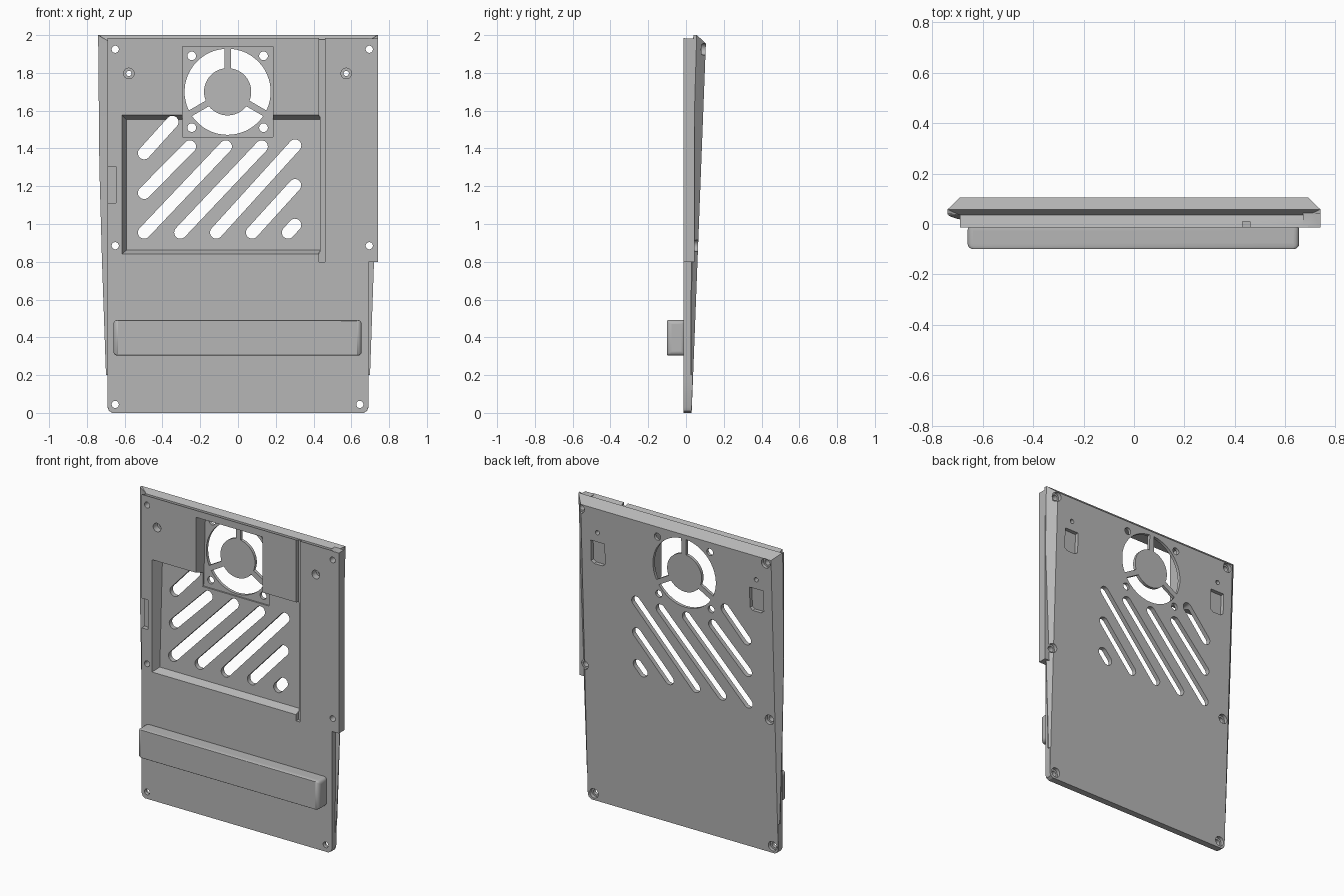
import bpy, bmesh
from math import sin, cos, asin, pi, radians, atan2

if "Cube" in bpy.data.objects:
    bpy.data.objects.remove(bpy.data.objects["Cube"], do_unlink=True)

grey = bpy.data.materials.new("plain_grey")
grey.use_nodes = True
colour = (0.47, 0.47, 0.47, 1)
grey.diffuse_color = colour
grey.node_tree.nodes["Principled BSDF"].inputs["Base Color"].default_value = colour

FRONT = -0.013


def back(z):
    """Depth of the sloping rear face at height z."""
    return 0.03 + 0.0385 * z


def loft(name, rings):
    """Closed solid through rings with equal point counts."""
    bm = bmesh.new()
    rows = [[bm.verts.new(p) for p in ring] for ring in rings]
    n = len(rows[0])
    for a, b in zip(rows, rows[1:]):
        for i in range(n):
            j = (i + 1) % n
            bm.faces.new((a[i], a[j], b[j], b[i]))
    caps = [bm.faces.new(rows[0]), bm.faces.new(rows[-1])]
    bmesh.ops.triangulate(bm, faces=caps)
    bmesh.ops.recalc_face_normals(bm, faces=bm.faces)
    mesh = bpy.data.meshes.new(name)
    bm.to_mesh(mesh)
    bm.free()
    obj = bpy.data.objects.new(name, mesh)
    bpy.context.scene.collection.objects.link(obj)
    mesh.materials.append(grey)
    return obj


def prism(name, outline, y0, y1, far=None):
    """Solid from an x-z outline; a depth may be a function of z."""
    def ring(points, y):
        return [(x, y(z) if callable(y) else y, z) for x, z in points]
    return loft(name, [ring(outline, y0), ring(far or outline, y1)])


def box(x0, x1, z0, z1):
    return [(x0, z0), (x1, z0), (x1, z1), (x0, z1)]


def circle(x, z, r, n=32):
    return [(x + r * cos(2 * pi * i / n), z + r * sin(2 * pi * i / n)) for i in range(n)]


def capsule(x0, z0, x1, z1, r, n=12):
    a = atan2(z1 - z0, x1 - x0)
    arc = [a - pi / 2 + pi * i / n for i in range(n + 1)]
    return ([(x1 + r * cos(t), z1 + r * sin(t)) for t in arc]
            + [(x0 - r * cos(t), z0 - r * sin(t)) for t in arc])


def section(z, half, w):
    """Horizontal slice: straight front part, wider chamfered rear flange."""
    yf, yb = 0.018 + 0.011 * z, back(z)
    right = [(half, FRONT), (half, yf), (half + w, yf), (half + w, yb - w), (half, yb)]
    return [(x, y, z) for x, y in right] + [(-x, y, z) for x, y in reversed(right)]


# Main panel, with a stepped and chamfered top edge
top = [(0.69, FRONT, 1.985), (0.69, 0.035, 1.97), (0.74, 0.041, 2.0),
       (0.74, 0.056, 2.0), (0.739, 0.058, 2.0)]
top += [(-x, y, z) for x, y, z in reversed(top)]
levels = [(0, 0.665, 0.001), (0.01, 0.682, 0.001), (0.03, 0.69, 0.001),
          (0.2, 0.69, 0.002), (0.201, 0.69, 0.009), (0.8, 0.69, 0.03),
          (1.3, 0.69, 0.044), (1.955, 0.69, 0.05)]
panel = loft("vented_panel", [section(*level) for level in levels] + [top])

tools = []


def boolean(tool, operation="DIFFERENCE"):
    tool.hide_render = True
    mod = panel.modifiers.new(tool.name, "BOOLEAN")
    mod.operation, mod.solver, mod.object = operation, "EXACT", tool
    tools.append(tool)


def cut(outline, y0=-0.2, y1=0.3, far=None):
    boolean(prism("cutter", outline, y0, y1, far))


# Side strip along one upper edge
boolean(prism("side_strip", box(0.67, 0.74, 0.8, 1.982), FRONT, 0.044), "UNION")

# Vent pocket with sloping walls, fan recess, groove and edge notch
cut(box(-0.615, 0.435, 0.84, 1.577), FRONT - 0.001, lambda z: back(z) - 0.03,
    box(-0.59, 0.435, 0.862, 1.552))
cut(box(-0.295, 0.185, 1.46, 1.94), -0.1, lambda z: back(z) - 0.02)
cut(box(0.43, 0.46, 0.8, 2.1), -0.1, 0.01)
cut(box(-0.8, -0.645, 1.11, 1.305), -0.1, 0.018)

# Diagonal vent slots
slots = [(-0.497, 1.375, -0.348, 1.54), (-0.497, 1.165, -0.255, 1.41),
         (-0.497, 0.955, -0.065, 1.41), (-0.305, 0.955, 0.125, 1.41),
         (-0.115, 0.955, 0.302, 1.415), (0.075, 0.955, 0.302, 1.205),
         (0.265, 0.955, 0.302, 0.995)]
for slot in slots:
    cut(capsule(*slot, 0.033))

# Fan openings between three spokes, and fan screw holes
FX, FZ, OUTER, HUB, SPOKE = -0.055, 1.7, 0.228, 0.125, 0.017
for start in (90, 210, 330):
    ring = []
    for r, order in ((OUTER, range(17)), (HUB, range(16, -1, -1))):
        gap = asin(SPOKE / r)
        for i in order:
            t = radians(start) + gap + (2 * pi / 3 - 2 * gap) * i / 16
            ring.append((FX + r * cos(t), FZ + r * sin(t)))
    cut(ring)
for sx in (-1, 1):
    for sz in (-1, 1):
        cut(circle(FX + 0.19 * sx, FZ + 0.19 * sz, 0.023))

# Panel screw holes, counterbored from the rear
for x, z in ((-0.65, 1.925), (0.695, 1.925), (-0.65, 0.885),
             (0.695, 0.885), (-0.65, 0.045), (0.645, 0.045)):
    cut(circle(x, z, 0.019))
    cut(circle(x, z, 0.031), lambda h: back(h) - 0.022, 0.3)

# Latch holes, sunk at the front, each with a rear finger pocket
for x in (-0.578, 0.573):
    cut(circle(x, 1.797, 0.014))
    cut(circle(x, 1.797, 0.028), -0.1, 0.03)
    cut([(x - 0.05, 1.6), (x - 0.03, 1.585), (x + 0.03, 1.585), (x + 0.05, 1.6),
         (x + 0.05, 1.735), (x - 0.05, 1.735)], lambda h: back(h) - 0.025, 0.3)

# Bake the cuts and remove the helpers
graph = bpy.context.evaluated_depsgraph_get()
graph.update()
baked = bpy.data.meshes.new_from_object(panel.evaluated_get(graph))
panel.modifiers.clear()
panel.data = baked
for tool in tools:
    bpy.data.objects.remove(tool, do_unlink=True)

# Rounded grip bar across the lower front
grip = prism("grip_bar", box(-0.66, 0.655, 0.303, 0.492), -0.1, FRONT + 0.01)
bevel = grip.modifiers.new("soft_edges", "BEVEL")
bevel.width, bevel.segments = 0.022, 4
bevel.limit_method = "ANGLE"

for obj in (panel, grip):
    bpy.ops.object.select_all(action="DESELECT")
    obj.select_set(True)
    bpy.context.view_layer.objects.active = obj
    bpy.ops.object.shade_smooth_by_angle(angle=radians(25))
